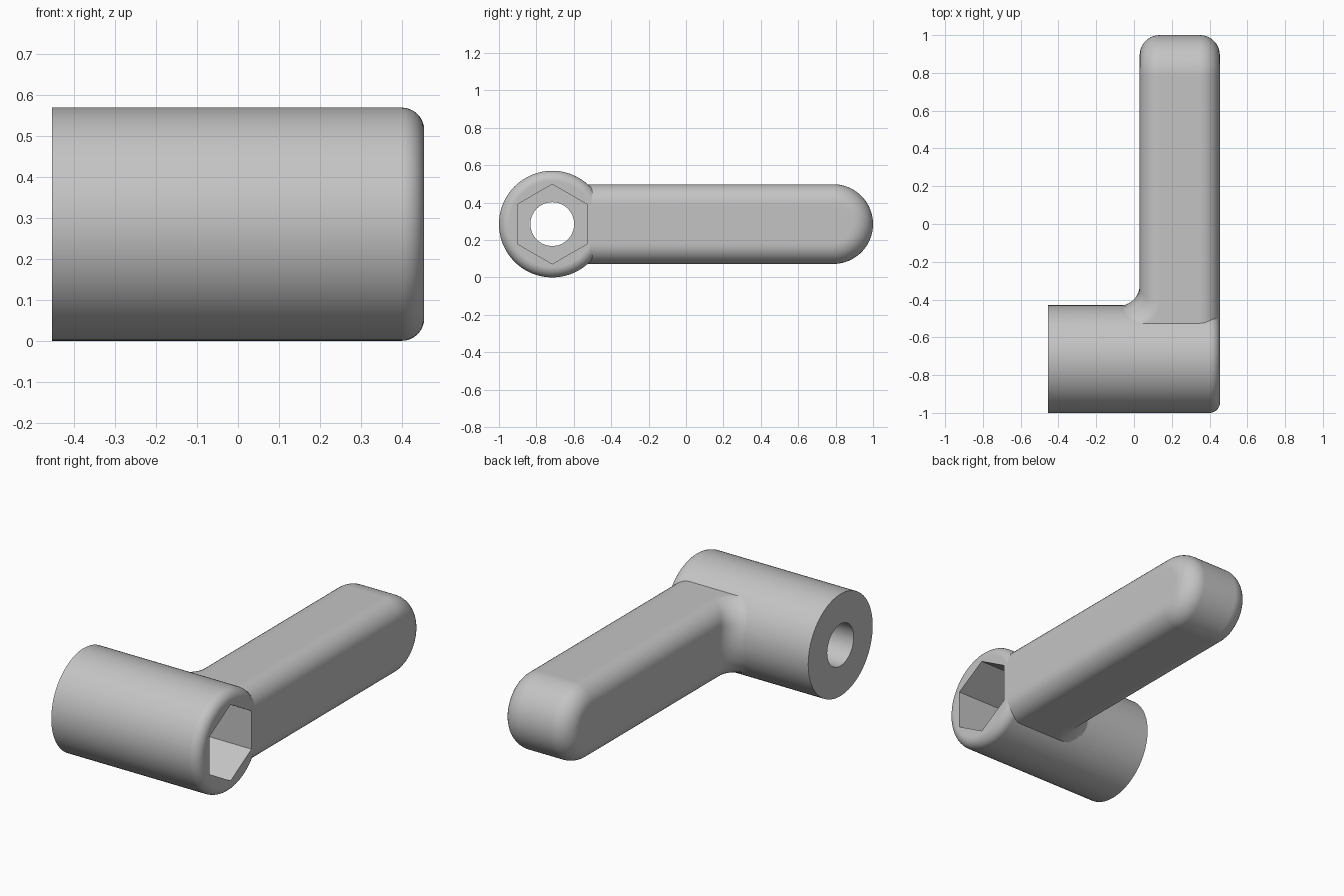
import bpy, bmesh, math
from mathutils import Matrix

cube = bpy.data.objects.get("Cube")
if cube:
    bpy.data.objects.remove(cube)

# Overall dimensions
HUB_Y, MID_Z, HUB_R, HALF_X = -0.715, 0.285, 0.285, 0.455
ARM_L, ARM_R, ARM_H, EDGE = 0.03, 0.4545, 0.213, 0.106
END_Y, FILLET = 1 - ARM_H, 0.11

grey = bpy.data.materials.new("satin_grey")
grey.use_nodes = True
grey.diffuse_color = (0.55, 0.55, 0.55, 1)
grey.node_tree.nodes["Principled BSDF"].inputs["Base Color"].default_value = grey.diffuse_color


def make_object(name, bm):
    bmesh.ops.recalc_face_normals(bm, faces=bm.faces)
    mesh = bpy.data.meshes.new(name)
    bm.to_mesh(mesh)
    bm.free()
    mesh.materials.append(grey)
    obj = bpy.data.objects.new(name, mesh)
    bpy.context.collection.objects.link(obj)
    return obj


def x_prism(radius, x0, x1, sides, turn=0.0):
    """Prism along x on the hub axis."""
    bm = bmesh.new()
    place = (Matrix.Translation(((x0 + x1) / 2, HUB_Y, MID_Z))
             @ Matrix.Rotation(math.pi / 2, 4, 'Y') @ Matrix.Rotation(turn, 4, 'Z'))
    bmesh.ops.create_cone(bm, cap_ends=True, segments=sides, radius1=radius,
                          radius2=radius, depth=x1 - x0, matrix=place)
    return bm


def combine(target, other, operation):
    mod = target.modifiers.new(operation.lower(), 'BOOLEAN')
    mod.operation, mod.solver, mod.object = operation, 'EXACT', other
    bpy.context.view_layer.objects.active = target
    bpy.ops.object.modifier_apply(modifier=mod.name)
    bpy.data.objects.remove(other)


# Hub with one rounded rim
bm = x_prism(HUB_R, -HALF_X, HALF_X, 96)
rim = [e for e in bm.edges if all(v.co.x > 0.4 for v in e.verts)]
bmesh.ops.bevel(bm, geom=rim, offset=0.055, segments=8, profile=0.5, affect='EDGES')
handle = make_object("crank_handle", bm)

# Half section of the arm: (x, distance from the mid plane, on the inner side)
flat = [(ARM_H - EDGE) * i / 6 for i in range(6)]
arc = [i * math.pi / 20 for i in range(11)]
inner = [(ARM_L, h, True) for h in flat]
inner += [(ARM_L + EDGE * (1 - math.cos(a)), ARM_H - EDGE * (1 - math.sin(a)), True) for a in arc]
half = inner + [(ARM_L + ARM_R - x, h, False) for x, h, _ in reversed(inner)]


def flare(y, h):
    """Sideways growth of the neck where it blends into the hub."""
    start = HUB_Y + math.sqrt(HUB_R ** 2 - h ** 2) + FILLET - 0.003
    d = min(max(start - y, 0), FILLET)
    return FILLET - math.sqrt(FILLET ** 2 - d ** 2)


# Sweep the half section along the underside, round the tip and back along the top
ys = [-0.6 + 0.0075 * i for i in range(41)] + [END_Y]
path = [(y, -math.pi / 2) for y in ys]
path += [(END_Y, -math.pi / 2 + math.pi * i / 40) for i in range(1, 40)]
path += [(y, math.pi / 2) for y in reversed(ys)]
bm = bmesh.new()
rows = []
for y, a in path:
    rows.append([bm.verts.new((x - (flare(y, h) if inside else 0),
                               y + h * math.cos(a), MID_Z + h * math.sin(a)))
                 for x, h, inside in half])
for r0, r1 in zip(rows, rows[1:]):
    for i in range(len(half) - 1):
        bm.faces.new((r0[i], r0[i + 1], r1[i + 1], r1[i]))
bmesh.ops.remove_doubles(bm, verts=bm.verts, dist=0.00005)
bmesh.ops.holes_fill(bm, edges=[e for e in bm.edges if e.is_boundary], sides=0)
combine(handle, make_object("arm", bm), 'UNION')

# Through hole and deep hexagonal socket
combine(handle, make_object("bore_cutter", x_prism(0.117, -0.6, 0.6, 64)), 'DIFFERENCE')
combine(handle, make_object("socket_cutter", x_prism(0.213, -0.05, 0.6, 6, math.pi / 2)), 'DIFFERENCE')

# Smooth shading with crisp edges
bpy.ops.object.select_all(action='DESELECT')
handle.select_set(True)
bpy.context.view_layer.objects.active = handle
bpy.ops.object.shade_smooth_by_angle(angle=math.radians(30))
weighted = handle.modifiers.new("weighted_normals", 'WEIGHTED_NORMAL')
weighted.keep_sharp = True
